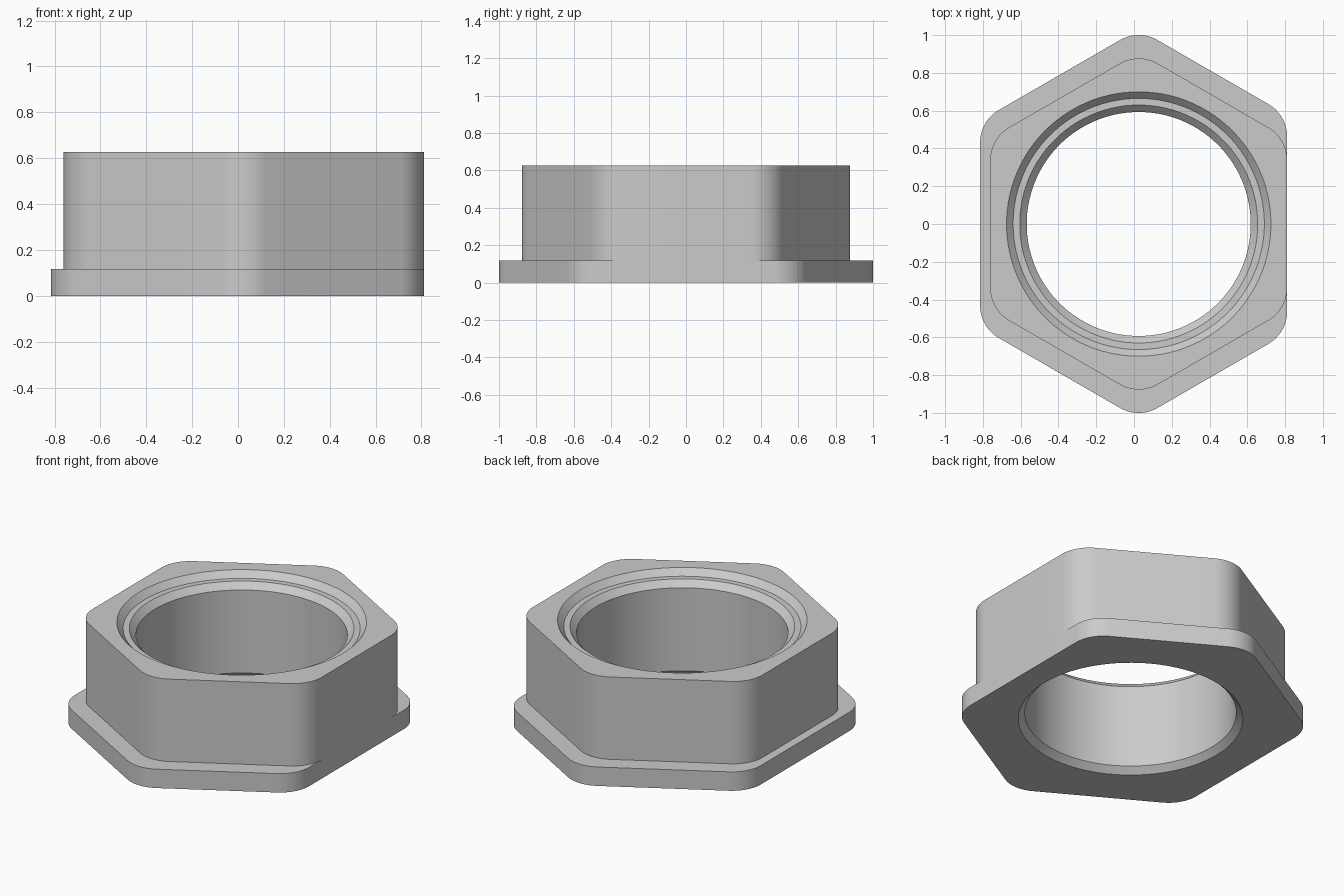
import bpy, bmesh, math

cube = bpy.data.objects.get("Cube")
if cube:
    bpy.data.objects.remove(cube)

ARC = 16                # points on each rounded corner
SIDES = 6 * ARC         # points on every cross-section
CENTRE_X = 0.025
CORNER = 0.2            # corner rounding radius


def rounded_hex(flats, z):
    """Rounded hexagon outline from the six centre-to-flat distances."""
    points = []
    for k in range(6):
        a, b = math.radians(60 * k), math.radians(60 * (k + 1))
        da, db = flats[k] - CORNER, flats[(k + 1) % 6] - CORNER
        s = math.sin(b - a)
        cx = (da * math.sin(b) - db * math.sin(a)) / s
        cy = (db * math.cos(a) - da * math.cos(b)) / s
        for i in range(ARC):
            t = a + (b - a) * i / (ARC - 1)
            points.append((CENTRE_X + cx + CORNER * math.cos(t),
                           cy + CORNER * math.sin(t), z))
    return points


def circle(radius, z):
    """Bore outline with points matched to the hexagon outlines."""
    angles = [(i + 0.5) * math.tau / SIDES for i in range(SIDES)]
    return [(CENTRE_X + radius * math.cos(t), radius * math.sin(t), z)
            for t in angles]


# Hex body, and a flange that is flush on one side and short on the other
body = [0.786] * 6
flange = [0.786, 0.893, 0.893, 0.84, 0.893, 0.893]
STEP, TOP = 0.117, 0.627

# Cross-sections from the underside, up the outside and down the bore
sections = [
    circle(0.63, 0),
    rounded_hex(flange, 0),
    rounded_hex(flange, STEP),
    rounded_hex(body, STEP),
    rounded_hex(body, TOP),
    circle(0.70, TOP),
    circle(0.665, TOP - 0.038),
    circle(0.63, TOP - 0.038),
    circle(0.593, TOP - 0.076),
    circle(0.593, 0.037),
]

bm = bmesh.new()
loops = [[bm.verts.new(p) for p in section] for section in sections]
for n, low in enumerate(loops):
    high = loops[(n + 1) % len(loops)]
    for i in range(SIDES):
        j = (i + 1) % SIDES
        bm.faces.new((low[i], low[j], high[j], high[i]))

mesh = bpy.data.meshes.new("flanged_hex_nut")
bm.to_mesh(mesh)
bm.free()
nut = bpy.data.objects.new("flanged_hex_nut", mesh)
bpy.context.collection.objects.link(nut)

# Plain grey finish
grey = bpy.data.materials.new("light_grey")
grey.use_nodes = True
colour = (0.6, 0.6, 0.6, 1)
grey.diffuse_color = colour
grey.node_tree.nodes["Principled BSDF"].inputs["Base Color"].default_value = colour
mesh.materials.append(grey)

# Smooth corners and bore, crisp rims
bpy.ops.object.select_all(action='DESELECT')
nut.select_set(True)
bpy.context.view_layer.objects.active = nut
bpy.ops.object.shade_smooth_by_angle(angle=math.radians(30))
